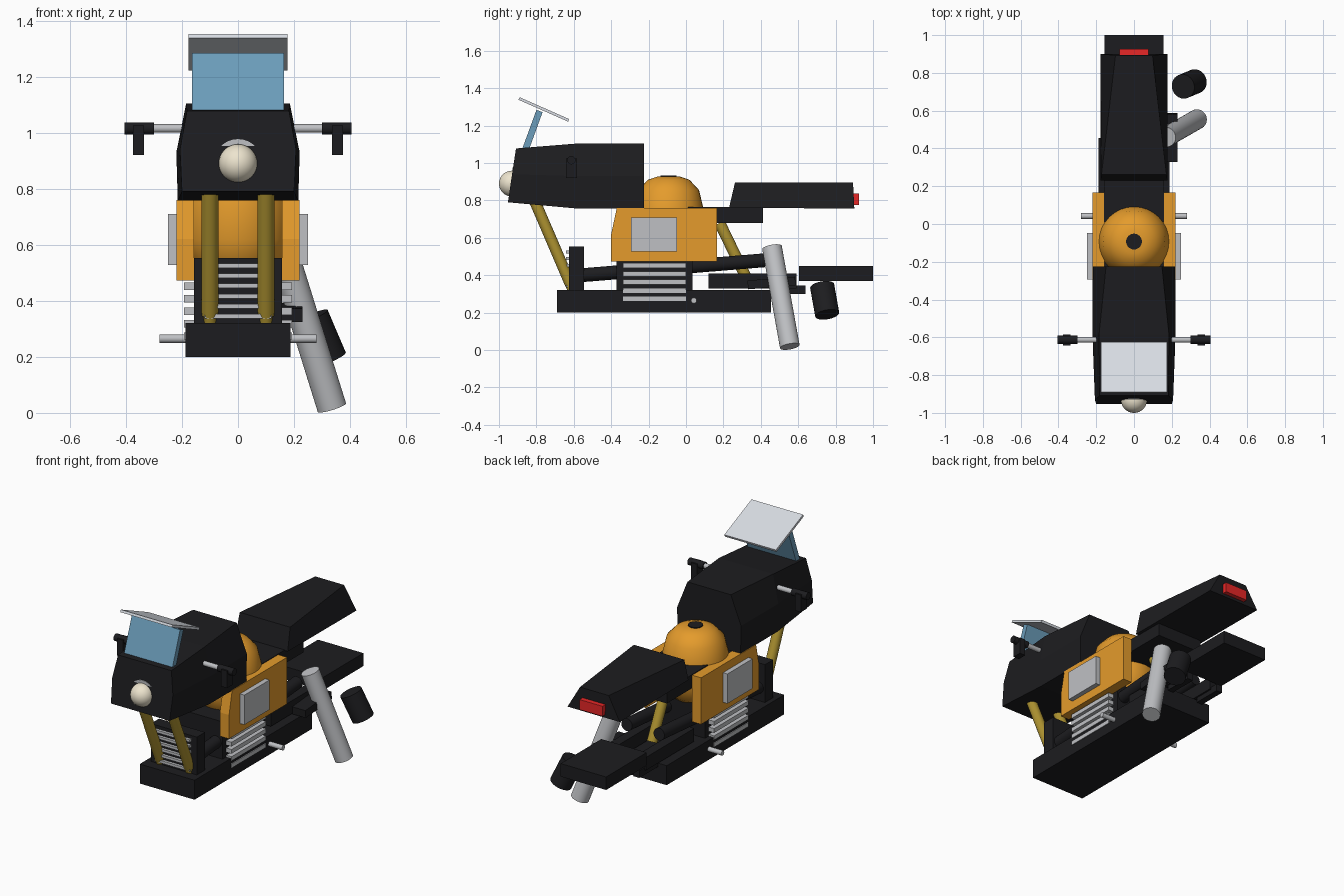
import bpy, bmesh, math
from mathutils import Vector, Matrix

if "Cube" in bpy.data.objects:
    bpy.data.objects.remove(bpy.data.objects["Cube"])


def mat(name, r, g, b):
    m = bpy.data.materials.new(name)
    m.diffuse_color = (r, g, b, 1)
    m.use_nodes = True
    m.node_tree.nodes["Principled BSDF"].inputs["Base Color"].default_value = m.diffuse_color
    return m


BLACK = mat("black", 0.012, 0.012, 0.014)
ORANGE = mat("orange", 0.78, 0.33, 0.025)
YELLOW = mat("gold", 0.42, 0.29, 0.03)
BLUE = mat("glass_blue", 0.15, 0.34, 0.5)
CREAM = mat("cream", 0.85, 0.78, 0.62)
RED = mat("red", 0.8, 0.02, 0.02)
STEEL = mat("steel", 0.52, 0.53, 0.55)
SILVER = mat("silver", 0.68, 0.71, 0.76)


def finish(name, bm, m, smooth=False):
    bmesh.ops.recalc_face_normals(bm, faces=bm.faces)
    me = bpy.data.meshes.new(name)
    bm.to_mesh(me)
    bm.free()
    ob = bpy.data.objects.new(name, me)
    bpy.context.collection.objects.link(ob)
    me.materials.append(m)
    if smooth:
        bpy.ops.object.select_all(action='DESELECT')
        ob.select_set(True)
        bpy.context.view_layer.objects.active = ob
        bpy.ops.object.shade_smooth_by_angle(angle=math.radians(35))
    return ob


def box(name, x, y, z, m, tilt=0):
    """Box from (min, max) ranges, tilted about x through its centre."""
    bm = bmesh.new()
    bmesh.ops.create_cube(bm, size=1)
    c = Vector([(a + b) / 2 for a, b in (x, y, z)])
    s = [b - a for a, b in (x, y, z)]
    bm.transform(Matrix.Translation(c) @ Matrix.Rotation(tilt, 4, 'X') @ Matrix.Diagonal((*s, 1)))
    return finish(name, bm, m)


def rod(name, p0, p1, r, m, seg=24):
    """Cylinder between two points."""
    p0, p1 = Vector(p0), Vector(p1)
    d = p1 - p0
    bm = bmesh.new()
    bmesh.ops.create_cone(bm, cap_ends=True, segments=seg, radius1=r, radius2=r, depth=d.length)
    bm.transform(Matrix.Translation((p0 + p1) / 2) @ d.to_track_quat('Z', 'Y').to_matrix().to_4x4())
    return finish(name, bm, m, True)


def loft(name, sections, m):
    """Skin through equal-length rings of points and cap both ends."""
    bm = bmesh.new()
    rings = [[bm.verts.new(p) for p in s] for s in sections]
    n = len(rings[0])
    for a, b in zip(rings, rings[1:]):
        for i in range(n):
            j = (i + 1) % n
            bm.faces.new((a[i], a[j], b[j], b[i]))
    bm.faces.new(rings[0])
    bm.faces.new(rings[-1])
    return finish(name, bm, m)


def mirrored(half):
    """Close a half outline (x, y, z) listed bottom to top."""
    return half + [(-x, y, z) for x, y, z in reversed(half)]


# Front fairing
loft("fairing", [
    mirrored([(0.20, -0.952, 0.79), (0.207, -0.93, 0.94), (0.182, -0.909, 1.078)]),
    mirrored([(0.215, -0.585, 0.757), (0.22, -0.585, 0.93), (0.185, -0.585, 1.104)]),
    mirrored([(0.215, -0.225, 0.757), (0.218, -0.225, 0.93), (0.148, -0.225, 1.104)])], BLACK)

# Windscreen and top plate
box("windscreen", (-0.165, 0.165), (-0.84, -0.805), (1.055, 1.285), BLUE, -0.35)
box("visor_plate", (-0.176, 0.176), (-0.905, -0.615), (1.279, 1.294), SILVER, -0.415)

# Headlight
rod("headlight_rim", (0, -0.85, 0.89), (0, -0.928, 0.89), 0.087, STEEL, 32)
bm = bmesh.new()
bmesh.ops.create_uvsphere(bm, u_segments=32, v_segments=16, radius=0.069)
bm.transform(Matrix.Translation((0, -0.931, 0.89)))
finish("headlight", bm, CREAM, True)

# Handlebar
rod("handlebar", (-0.32, -0.613, 1.015), (0.32, -0.613, 1.015), 0.015, STEEL)

# Fuel tank: lathed body
bm = bmesh.new()
profile = [(0, 0.46), (0.10, 0.48), (0.16, 0.53), (0.19, 0.62), (0.19, 0.74),
           (0.163, 0.855), (0.112, 0.91), (0.062, 0.927), (0, 0.927)]
vs = [bm.verts.new((r, 0, z)) for r, z in profile]
es = [bm.edges.new(p) for p in zip(vs, vs[1:])]
bmesh.ops.spin(bm, geom=vs + es, axis=(0, 0, 1), cent=(0, 0, 0), angle=math.tau, steps=32)
bmesh.ops.remove_doubles(bm, verts=bm.verts, dist=1e-4)
bm.transform(Matrix.Translation((0, -0.093, 0)))
finish("fuel_tank", bm, ORANGE, True)
rod("tank_cap", (0, -0.093, 0.90), (0, -0.093, 0.932), 0.042, BLACK)

# Lower chassis, engine and radiator
box("chassis", (-0.187, 0.187), (-0.69, 0.455), (0.2, 0.32), BLACK)
box("engine", (-0.155, 0.155), (-0.372, 0.035), (0.25, 0.55), BLACK)
for i in range(5):
    z = 0.274 + i * 0.0445
    box(f"engine_fin_{i}", (-0.192, 0.192), (-0.337, 0.0), (z - 0.013, z + 0.013), STEEL)
box("radiator", (-0.157, 0.157), (-0.625, -0.545), (0.32, 0.553), BLACK)
for i in range(6):
    z = 0.345 + i * 0.036
    box(f"radiator_fin_{i}", (-0.12, 0.12), (-0.642, -0.62), (z - 0.008, z + 0.008), STEEL)

# Paired parts
panel = [(-0.40, 0.473), (0.166, 0.473), (0.166, 0.76), (-0.37, 0.76), (-0.40, 0.62)]
for side, s in (("right", 1), ("left", -1)):
    def span(a, b):
        return tuple(sorted((s * a, s * b)))
    loft(f"{side}_side_panel", [[(s * x, y, z) for y, z in panel] for x in (0.157, 0.219)], ORANGE)
    box(f"{side}_panel_plate", span(0.215, 0.249), (-0.294, -0.048), (0.527, 0.71), STEEL)
    rod(f"{side}_fork", (s * 0.1, -0.81, 0.80), (s * 0.1, -0.617, 0.35), 0.03, YELLOW)
    rod(f"{side}_fork_foot", (s * 0.1, -0.63, 0.37), (s * 0.1, -0.605, 0.31), 0.024, YELLOW)
    rod(f"{side}_grip", (s * 0.30, -0.613, 1.015), (s * 0.405, -0.613, 1.015), 0.022, BLACK)
    box(f"{side}_lever", span(0.335, 0.375), (-0.642, -0.584), (0.92, 1.025), BLACK)
    rod(f"{side}_frame_tube", (s * 0.11, -0.56, 0.40), (s * 0.11, 0.42, 0.48), 0.037, BLACK)
    box(f"{side}_swingarm", span(0.08, 0.14), (0.12, 0.59), (0.33, 0.41), BLACK)
    box(f"{side}_swingarm_tip", span(0.09, 0.13), (0.46, 0.64), (0.30, 0.345), BLACK)

# Foot pegs and rear shock
rod("foot_pegs", (-0.28, 0.042, 0.265), (0.28, 0.042, 0.265), 0.015, STEEL)
rod("rear_shock", (0, 0.18, 0.68), (0, 0.33, 0.37), 0.03, YELLOW)

# Seat, tray, tail light and rear fender
loft("seat", [
    [(-0.178, 0.23, 0.76), (0.178, 0.23, 0.76), (0.172, 0.262, 0.896), (-0.172, 0.262, 0.896)],
    [(-0.178, 0.90, 0.757), (0.178, 0.90, 0.757), (0.098, 0.893, 0.896), (-0.098, 0.893, 0.896)]], BLACK)
box("seat_tray", (-0.158, 0.158), (0.01, 0.413), (0.68, 0.764), BLACK)
box("tail_light", (-0.078, 0.078), (0.87, 0.926), (0.775, 0.837), RED)
box("rear_fender", (-0.155, 0.155), (0.604, 1.0), (0.37, 0.45), BLACK)

# Exhaust on the right side only
box("exhaust_bracket", (0.13, 0.23), (0.33, 0.585), (0.335, 0.382), BLACK, 0.08)
rod("exhaust_pipe", (0.17, 0.46, 0.548), (0.335, 0.555, 0.019), 0.053, STEEL, 32)
rod("exhaust_canister", (0.26, 0.728, 0.342), (0.325, 0.755, 0.19), 0.065, BLACK, 32)
